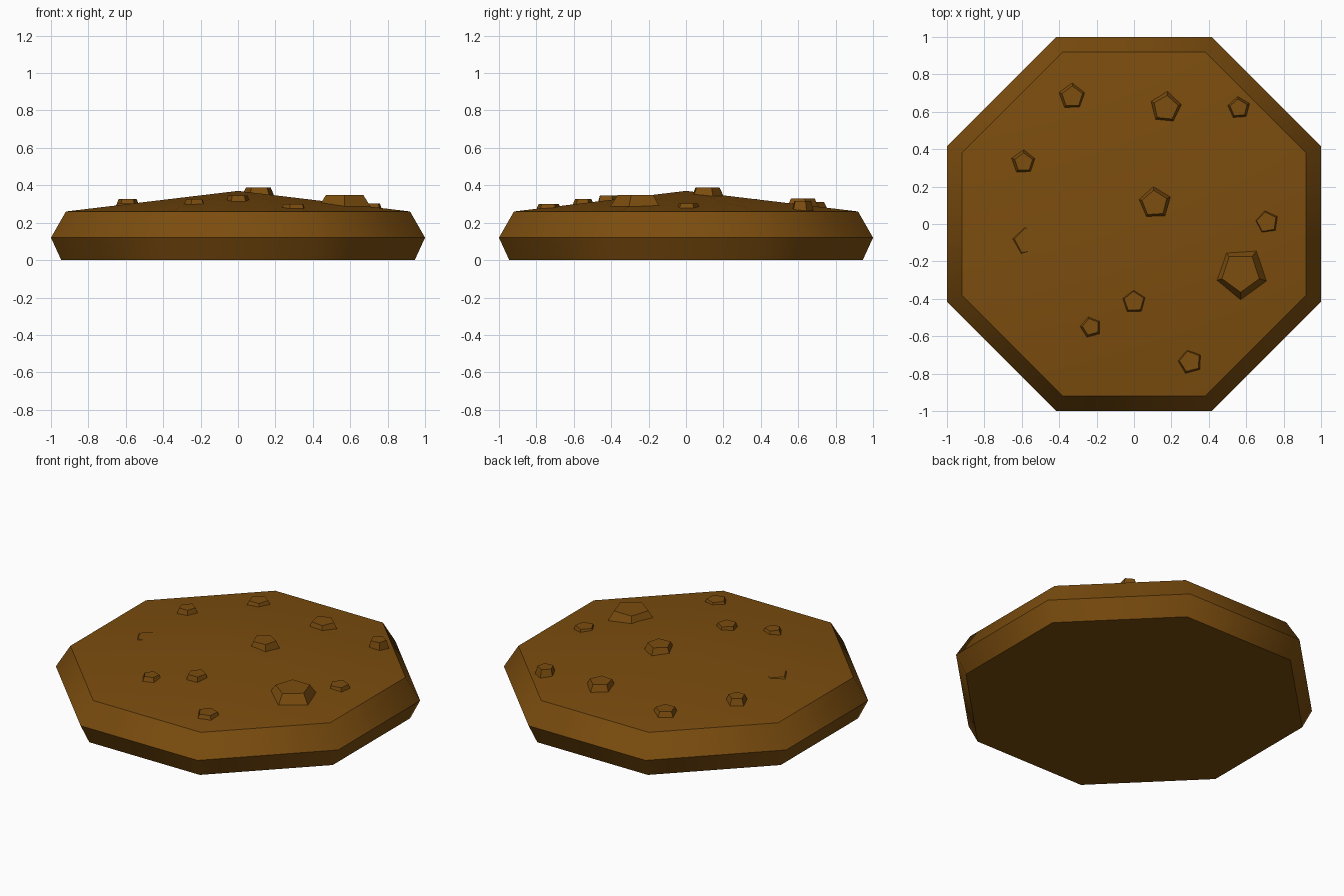
import bpy, bmesh, math

if "Cube" in bpy.data.objects:
    bpy.data.objects.remove(bpy.data.objects["Cube"])

brown = bpy.data.materials.new("baked brown")
brown.diffuse_color = (0.20, 0.074, 0.0045, 1)
brown.use_nodes = True
brown.node_tree.nodes["Principled BSDF"].inputs["Base Color"].default_value = brown.diffuse_color


def ring(bm, cx, cy, z, r, n, start):
    return [bm.verts.new((cx + r * math.cos(start + i * math.tau / n),
                          cy + r * math.sin(start + i * math.tau / n), z)) for i in range(n)]


def bridge(bm, a, b):
    n = len(a)
    for i in range(n):
        bm.faces.new((a[i], a[(i + 1) % n], b[(i + 1) % n], b[i]))


def finish(bm, name, angle):
    mesh = bpy.data.meshes.new(name)
    bm.normal_update()
    bm.to_mesh(mesh)
    bm.free()
    mesh.materials.append(brown)
    obj = bpy.data.objects.new(name, mesh)
    bpy.context.collection.objects.link(obj)
    bpy.ops.object.select_all(action='DESELECT')
    obj.select_set(True)
    bpy.context.view_layer.objects.active = obj
    bpy.ops.object.shade_smooth_by_angle(angle=math.radians(angle))


# Octagonal biscuit: three rings (flat-to-centre distance, height) and a low apex
bm = bmesh.new()
k = 1 / math.cos(math.pi / 8)
rings = [ring(bm, 0, 0, z, a * k, 8, math.pi / 8)
         for a, z in ((0.945, 0), (1.0, 0.12), (0.92, 0.26))]
bm.faces.new(rings[0][::-1])
bridge(bm, rings[0], rings[1])
bridge(bm, rings[1], rings[2])
apex = bm.verts.new((0, 0, 0.37))
for i in range(8):
    bm.faces.new((rings[2][i], rings[2][(i + 1) % 8], apex))
finish(bm, "biscuit", 48)

# Pentagonal chips: x, y, base radius, top radius, top z, rotation in degrees
chips = [
    (-0.33, 0.68, 0.077, 0.058, 0.310, 90),
    (0.17, 0.62, 0.090, 0.068, 0.330, 84),
    (0.56, 0.62, 0.064, 0.048, 0.315, 95),
    (-0.59, 0.33, 0.070, 0.050, 0.327, 90),
    (-0.57, -0.09, 0.082, 0.070, 0.303, 100),
    (0.11, 0.11, 0.092, 0.070, 0.388, 94),
    (0.71, 0.01, 0.066, 0.055, 0.303, 100),
    (0.57, -0.26, 0.145, 0.105, 0.348, -90),
    (0.00, -0.415, 0.067, 0.055, 0.345, 92),
    (-0.23, -0.55, 0.062, 0.046, 0.326, 105),
    (0.30, -0.735, 0.070, 0.057, 0.300, 105),
]
for i, (x, y, r0, r1, zt, rot) in enumerate(chips):
    bm = bmesh.new()
    # surface height under the chip keeps the base seated in the dome
    a = max(abs(x), abs(y), (abs(x) + abs(y)) / math.sqrt(2))
    base = min(0.37 - 0.11 * a / 0.92, zt) - 0.012
    low = ring(bm, x, y, base, r0, 5, math.radians(rot))
    top = ring(bm, x, y, zt, r1, 5, math.radians(rot))
    bm.faces.new(low[::-1])
    bridge(bm, low, top)
    bm.faces.new(top)
    finish(bm, f"chip_{i + 1}", 30)
